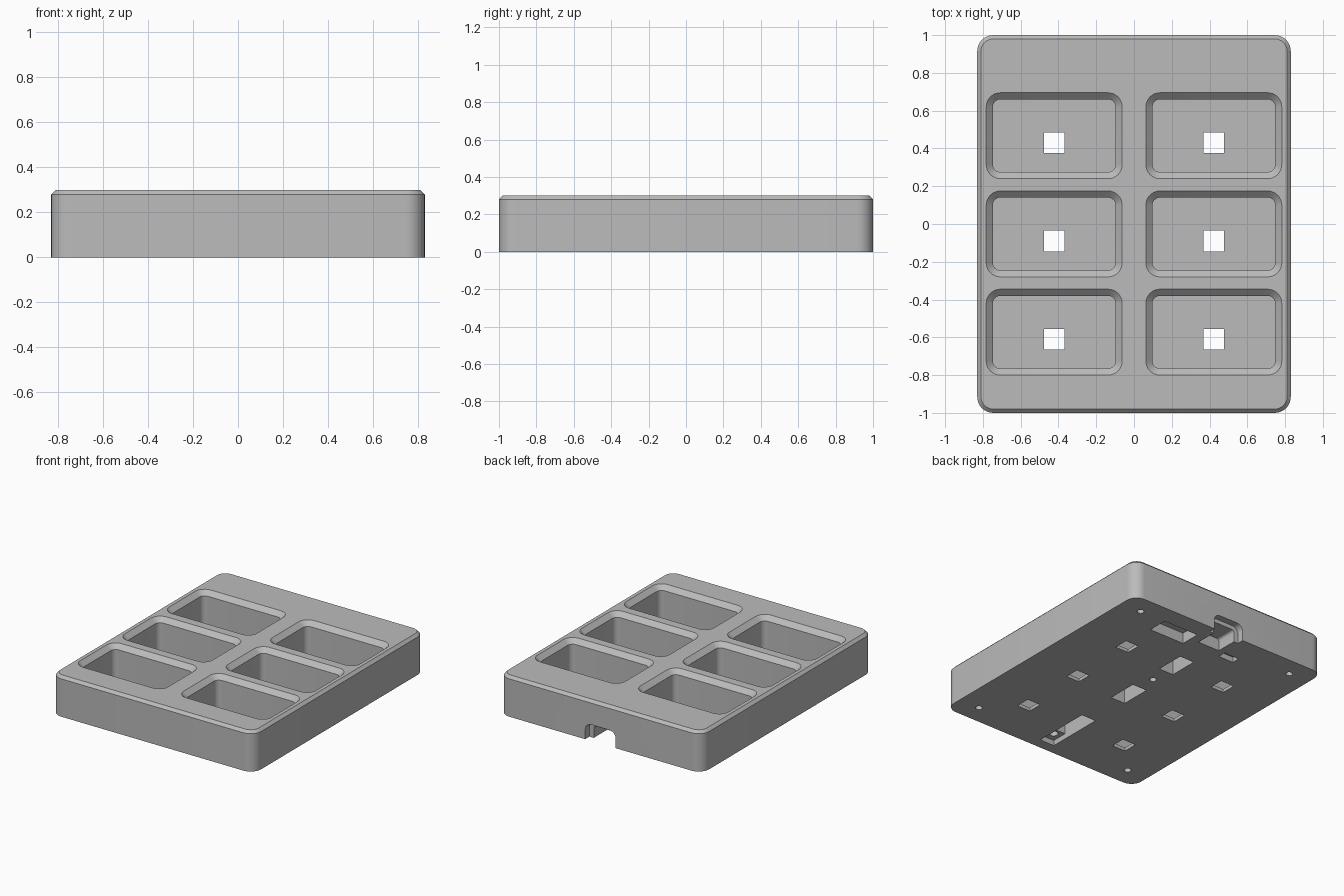
import bpy, bmesh, math

cube = bpy.data.objects.get("Cube")
if cube:
    bpy.data.objects.remove(cube, do_unlink=True)

grey = bpy.data.materials.new("plain_grey")
grey.use_nodes = True
grey.diffuse_color = (0.5, 0.5, 0.5, 1)
grey.node_tree.nodes["Principled BSDF"].inputs["Base Color"].default_value = grey.diffuse_color


def outline(hx, hy, r, steps=8):
    """Rounded rectangle; a zero radius gives square corners."""
    if r == 0:
        return [(hx, hy), (-hx, hy), (-hx, -hy), (hx, -hy)]
    points = []
    for i, (sx, sy) in enumerate([(1, 1), (-1, 1), (-1, -1), (1, -1)]):
        for k in range(steps + 1):
            a = math.pi / 2 * (i + k / steps)
            points.append((sx * (hx - r) + r * math.cos(a), sy * (hy - r) + r * math.sin(a)))
    return points


def loft(name, centre, layers, sideways=False):
    """Stack rounded rectangles (half x, half y, radius, height) into a solid."""
    bm = bmesh.new()
    rings = []
    for hx, hy, r, h in layers:
        ring = []
        for x, y in outline(hx, hy, r):
            co = (x + centre[0], y + centre[1], h)
            ring.append(bm.verts.new((co[0], co[2], co[1]) if sideways else co))
        rings.append(ring)
    for low, high in zip(rings, rings[1:]):
        for i in range(len(low)):
            j = (i + 1) % len(low)
            bm.faces.new((low[i], low[j], high[j], high[i]))
    bm.faces.new(rings[0])
    bm.faces.new(rings[-1])
    bmesh.ops.recalc_face_normals(bm, faces=bm.faces)
    mesh = bpy.data.meshes.new(name)
    bm.to_mesh(mesh)
    bm.free()
    mesh.materials.append(grey)
    ob = bpy.data.objects.new(name, mesh)
    bpy.context.collection.objects.link(ob)
    return ob


cutters = []


def cut(name, centre, layers, sideways=False):
    ob = loft(name, centre, layers, sideways)
    ob.hide_render = True
    cutters.append(ob)


def recess(name, x0, x1, y0, y1, depth, r=0):
    """Recess in the underside."""
    hx, hy = (x1 - x0) / 2, (y1 - y0) / 2
    cut(name, (x0 + hx, y0 + hy), [(hx, hy, r, -0.05), (hx, hy, r, depth)])


# Main block with a chamfered top edge
body = loft("tray_body", (0, 0), [(0.83, 1, 0.085, 0), (0.83, 1, 0.085, 0.28), (0.81, 0.98, 0.065, 0.3)])

# Six compartments with chamfered rims and a square window in each floor
for x in (-0.4225, 0.4225):
    for row in range(3):
        y = 0.4675 - 0.52 * row
        cut("compartment", (x, y), [(0.325, 0.1925, 0.04, 0.025), (0.325, 0.1925, 0.04, 0.267),
                                    (0.36, 0.2275, 0.075, 0.3), (0.36, 0.2275, 0.075, 0.35)])
        cut("floor_window", (x, y - 0.0375), [(0.055, 0.055, 0, -0.05), (0.055, 0.055, 0, 0.05)])

# Screw holes
for x, y in [(0.66, 0.855), (-0.66, 0.855), (0.66, -0.855), (-0.66, -0.855), (0, 0.2)]:
    cut("screw_hole", (x, y), [(0.024, 0.024, 0.024, -0.05), (0.024, 0.024, 0.024, 0.15)])

# Component recesses in the underside
recess("rear_recess", 0.16, 0.45, 0.71, 0.86, 0.08)
recess("small_recess", -0.265, -0.14, 0.73, 0.79, 0.04)
recess("spine_recess_rear", -0.06, 0.06, 0.34, 0.56, 0.15)
recess("spine_recess_middle", -0.06, 0.06, -0.17, 0.06, 0.15)
recess("spine_recess_front", -0.06, 0.06, -0.8, -0.48, 0.15)
recess("front_step", -0.06, 0.06, -0.92, -0.78, 0.04)
recess("front_step_hole", -0.03, 0.03, -0.88, -0.82, 0.1, 0.03)

# Socket opening in the back wall
cut("socket_recess", (0, 0), [(0.125, 0.12, 0.05, 0.95), (0.125, 0.12, 0.05, 1.05)], True)
cut("socket_slot", (0, 0), [(0.09, 0.09, 0.02, 0.79), (0.09, 0.09, 0.02, 0.97)], True)

# Carve everything out, then discard the cutters
bpy.ops.object.select_all(action="DESELECT")
bpy.context.view_layer.objects.active = body
body.select_set(True)
for tool in cutters:
    mod = body.modifiers.new("carve", "BOOLEAN")
    mod.operation = "DIFFERENCE"
    mod.solver = "EXACT"
    mod.object = tool
    bpy.ops.object.modifier_apply(modifier=mod.name)
for tool in cutters:
    bpy.data.objects.remove(tool, do_unlink=True)
bpy.ops.object.shade_smooth_by_angle(angle=math.radians(30))
